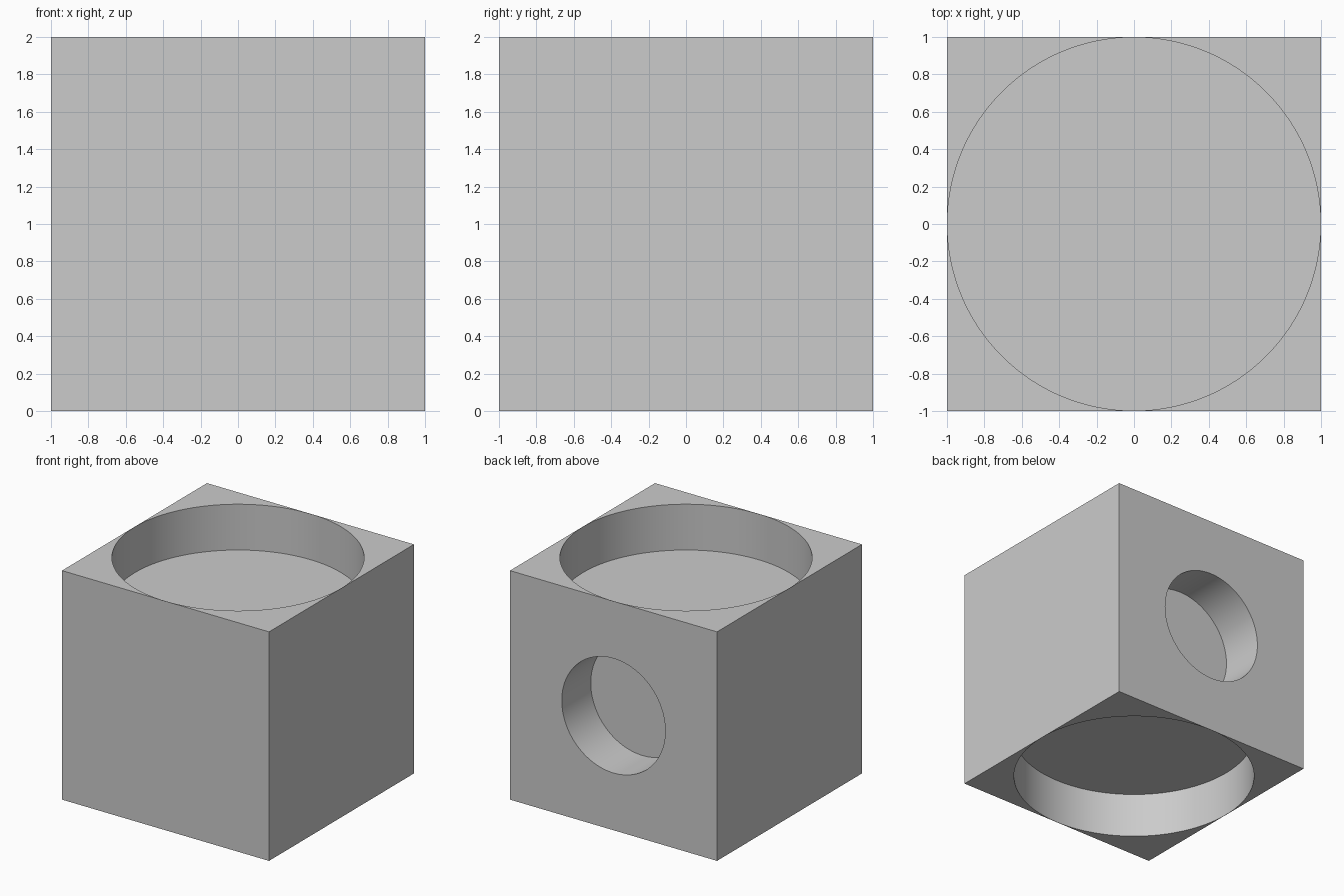
import bpy
import math

default_cube = bpy.data.objects.get("Cube")
if default_cube:
    bpy.data.objects.remove(default_cube, do_unlink=True)

SIZE = 2.0
DEPTH = 0.4     # depth of every recess
OVER = 0.1      # how far cutters stick out of the block

grey = bpy.data.materials.new("plain grey")
grey.use_nodes = True
colour = (0.6, 0.6, 0.6, 1)
grey.diffuse_color = colour
grey.node_tree.nodes["Principled BSDF"].inputs["Base Color"].default_value = colour

# Solid block
bpy.ops.mesh.primitive_cube_add(size=SIZE, location=(0, 0, SIZE / 2))
block = bpy.context.object
block.name = "recessed_block"
block.data.materials.append(grey)


def cut_recess(name, radius, location, rotation=(0, 0, 0)):
    """Cut a round, flat-floored recess centred on a face of the block."""
    bpy.ops.mesh.primitive_cylinder_add(
        vertices=128, radius=radius, depth=2 * DEPTH,
        location=location, rotation=rotation)
    cutter = bpy.context.object
    cutter.name = name
    cutter.hide_render = True
    cutter.data.materials.append(grey)
    mod = block.modifiers.new(name, 'BOOLEAN')
    mod.operation = 'DIFFERENCE'
    mod.solver = 'EXACT'
    mod.object = cutter
    bpy.ops.object.select_all(action='DESELECT')
    bpy.context.view_layer.objects.active = block
    block.select_set(True)
    bpy.ops.object.modifier_apply(modifier=name)
    bpy.data.objects.remove(cutter, do_unlink=True)


# Wide recesses above and below, smaller one in the back
cut_recess("top_recess", 0.998, (0, 0, SIZE))
cut_recess("bottom_recess", 0.998, (0, 0, 0))
cut_recess("back_recess", 0.5, (0, SIZE / 2, SIZE / 2), (math.pi / 2, 0, 0))

bpy.ops.object.shade_smooth_by_angle(angle=math.radians(30))
